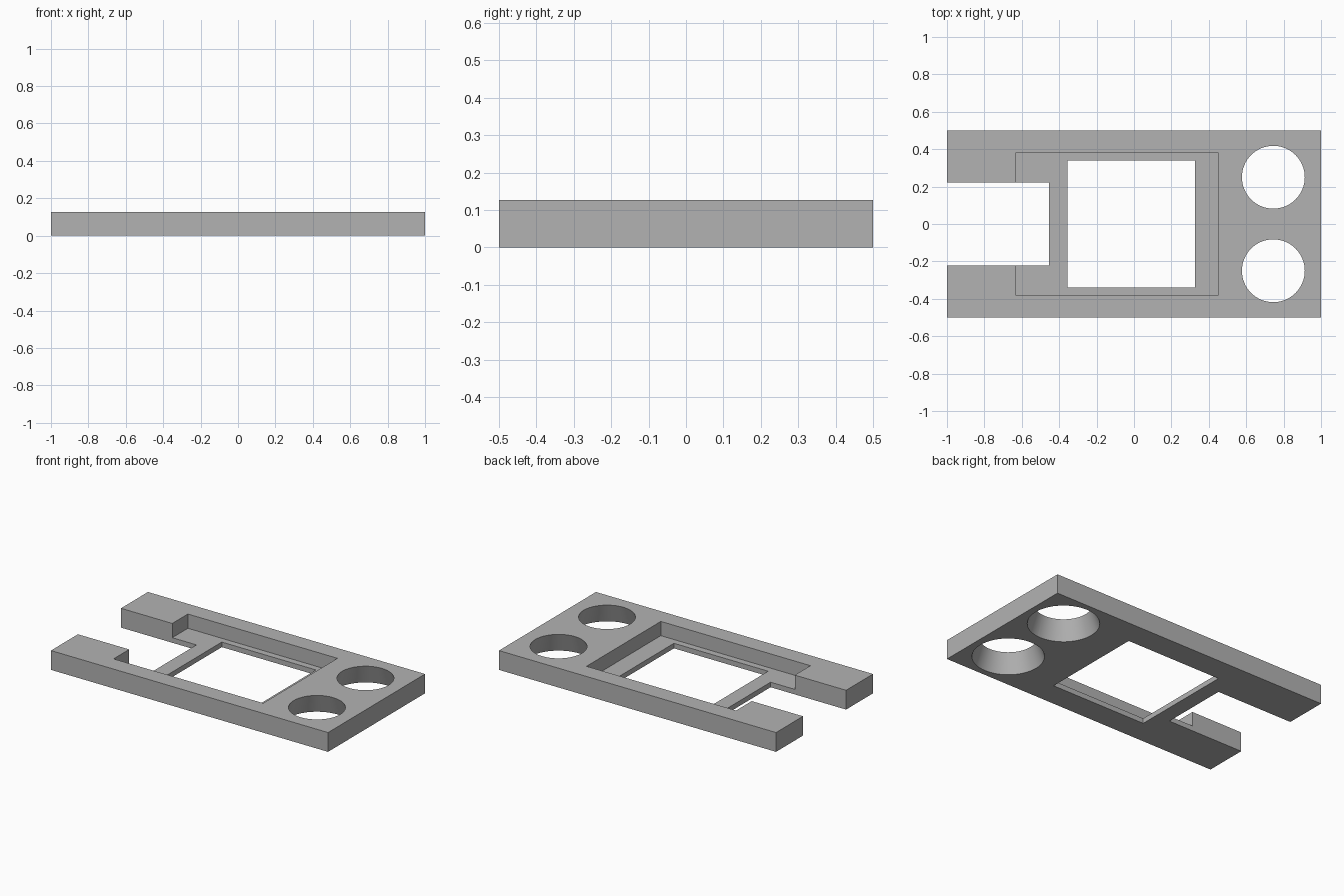
import bpy
import math

cube = bpy.data.objects.get("Cube")
if cube:
    bpy.data.objects.remove(cube, do_unlink=True)

THICK = 0.126    # plate thickness
FLOOR = 0.033    # height of the recess floor
OVER = 0.05      # cutter overshoot

grey = bpy.data.materials.new("plain_grey")
grey.use_nodes = True
grey.diffuse_color = (0.45, 0.45, 0.45, 1)
grey.node_tree.nodes["Principled BSDF"].inputs["Base Color"].default_value = (0.45, 0.45, 0.45, 1)


def box(name, x0, x1, half_y, z0, z1):
    """Box between two x and two z values, symmetric in y."""
    bpy.ops.mesh.primitive_cube_add(size=1, location=((x0 + x1) / 2, 0, (z0 + z1) / 2))
    ob = bpy.context.object
    ob.name = name
    ob.scale = (x1 - x0, 2 * half_y, z1 - z0)
    bpy.ops.object.transform_apply(location=True, rotation=False, scale=True)
    return ob


def cone(name, x, y, r_top, r_bottom):
    """Tapered cutter whose radii hold at the plate's two faces."""
    slope = (r_bottom - r_top) / THICK * OVER
    bpy.ops.mesh.primitive_cone_add(vertices=64, radius1=r_bottom + slope, radius2=r_top - slope,
                                    depth=THICK + 2 * OVER, location=(x, y, THICK / 2))
    ob = bpy.context.object
    ob.name = name
    return ob


# Base plate
plate = box("mounting_plate", -1, 1, 0.5, 0, THICK)
plate.data.materials.append(grey)

# Cutters: shallow recess, window, open end slot, two flared holes
cutters = [
    box("recess_cutter", -0.63, 0.45, 0.383, FLOOR, THICK + OVER),
    box("window_cutter", -0.355, 0.325, 0.34, -OVER, THICK + OVER),
    box("slot_cutter", -1 - OVER, -0.455, 0.222, -OVER, THICK + OVER),
]
for side in (-1, 1):
    cutters.append(cone("hole_cutter", 0.745, side * 0.25, 0.168, 0.211))

bpy.ops.object.select_all(action="DESELECT")
plate.select_set(True)
bpy.context.view_layer.objects.active = plate
for cutter in cutters:
    cutter.hide_render = True
    mod = plate.modifiers.new("cut", "BOOLEAN")
    mod.operation = "DIFFERENCE"
    mod.solver = "EXACT"
    mod.object = cutter
    bpy.ops.object.modifier_apply(modifier=mod.name)
for cutter in cutters:
    bpy.data.objects.remove(cutter, do_unlink=True)

# Smooth hole walls, crisp edges
bpy.ops.object.shade_smooth_by_angle(angle=math.radians(30))
